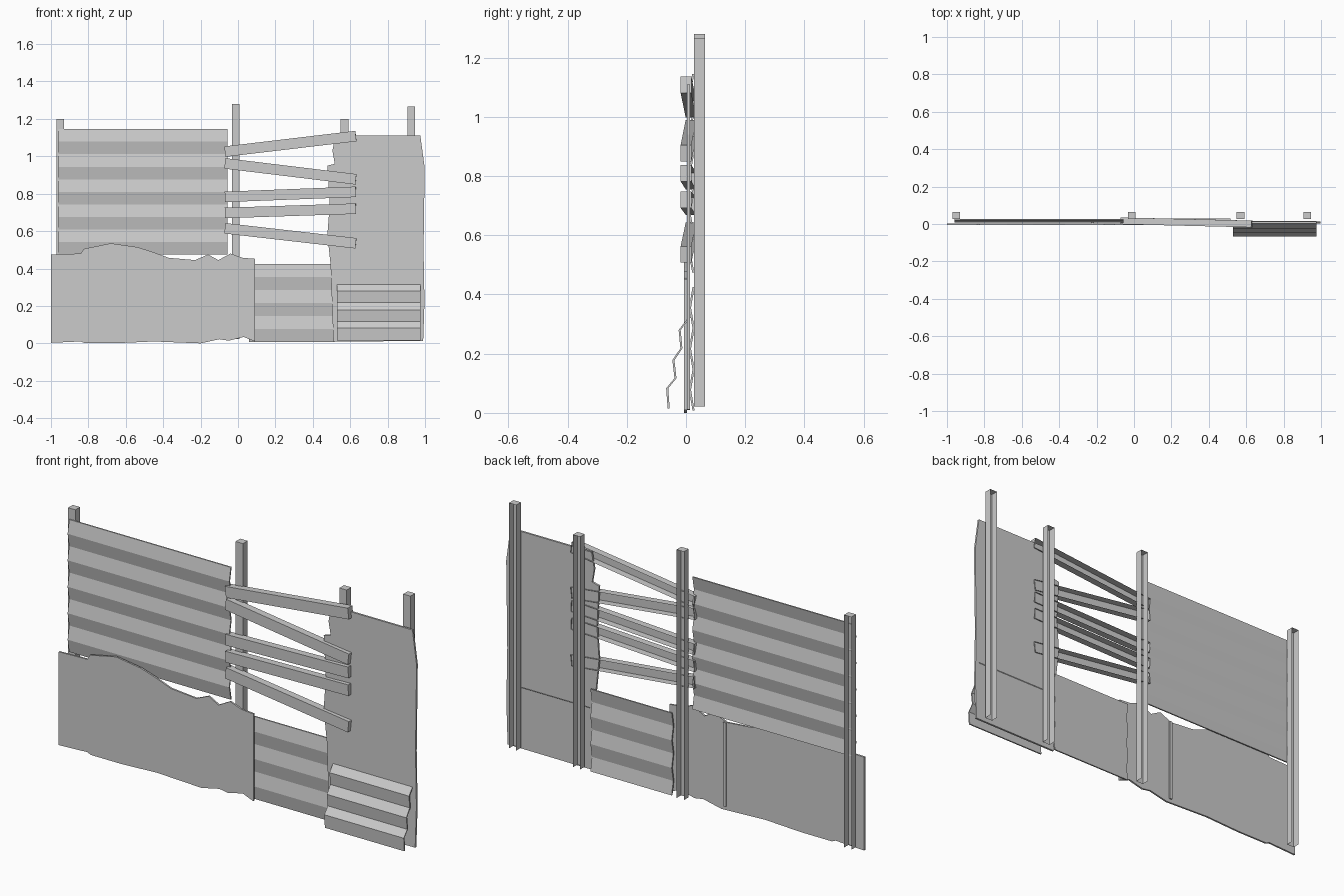
import bpy
from mathutils import Vector

if "Cube" in bpy.data.objects:
    bpy.data.objects.remove(bpy.data.objects["Cube"])


def make(name, verts, faces):
    mesh = bpy.data.meshes.new(name)
    mesh.from_pydata(verts, [], faces)
    mesh.update()
    ob = bpy.data.objects.new(name, mesh)
    bpy.context.collection.objects.link(ob)
    return ob


def flat_sheet(name, outline, y0, y1):
    """Flat plate: counter-clockwise (x, z) outline seen from the front."""
    n = len(outline)
    verts = [(x, y0, z) for x, z in outline] + [(x, y1, z) for x, z in outline]
    faces = [tuple(range(n)), tuple(range(2 * n - 1, n - 1, -1))]
    faces += [(i, i + n, (i + 1) % n + n, (i + 1) % n) for i in range(n)]
    return make(name, verts, faces)


def folded_sheet(name, x0, x1, profile, t=0.007):
    """Bent plate: (y, z) fold line from top to bottom, given thickness in y."""
    n = len(profile)
    loop = profile + [(y + t, z) for y, z in reversed(profile)]
    m = 2 * n
    verts = [(x0, y, z) for y, z in loop] + [(x1, y, z) for y, z in loop]
    faces = [(i, (i + 1) % m, (i + 1) % m + m, i + m) for i in range(m)]
    for i in range(n - 1):
        a, b, c, d = i, i + 1, m - 2 - i, m - 1 - i
        faces += [(d, c, b, a), (a + m, b + m, c + m, d + m)]
    return make(name, verts, faces)


def zigzag(z_top, z_bottom, bands, y_front, y_back):
    step = (z_top - z_bottom) / bands
    return [(y_front if i % 2 else y_back, z_top - i * step) for i in range(bands + 1)]


def open_beam(name, a, b, width, depth, open_start=False):
    """Beam from a to b (front centre line) with its back left open."""
    a, b = Vector(a), Vector(b)
    along = (b - a).normalized()
    back = Vector((0, 1, 0))
    back = (back - along * back.dot(along)).normalized()
    side = along.cross(back)
    verts = [p + side * s * width / 2 + back * d
             for p in (a, b) for s, d in ((-1, 0), (1, 0), (1, depth), (-1, depth))]
    faces = [(0, 1, 5, 4), (1, 2, 6, 5), (3, 0, 4, 7), (4, 5, 6, 7)]
    if not open_start:
        faces.append((3, 2, 1, 0))
    return make(name, verts, faces)


# Upright posts
for i, (x, top) in enumerate([(-0.95, 1.20), (-0.012, 1.28), (0.569, 1.20), (0.927, 1.265)]):
    open_beam(f"post_{i + 1}", (x, 0.027, 0.022), (x, 0.027, top), 0.041, 0.037, True)

# Nailed planks, left and right end heights
for i, (zl, zr) in enumerate([(1.025, 1.108), (0.962, 0.877), (0.783, 0.81),
                              (0.697, 0.72), (0.615, 0.535)]):
    open_beam(f"plank_{i + 1}", (-0.07, -0.001, zl), (0.63, -0.018, zr), 0.056, 0.036)

# Corrugated sheets
folded_sheet("upper_corrugated_sheet", -0.96, -0.055, zigzag(1.145, 0.475, 10, 0.008, 0.021))
folded_sheet("lower_corrugated_sheet", 0.06, 0.515, zigzag(0.425, 0.008, 6, 0.010, 0.022))
folded_sheet("leaning_corrugated_sheet", 0.53, 0.975,
             [(0.008, 0.322), (-0.025, 0.28), (-0.019, 0.218), (-0.046, 0.178),
              (-0.039, 0.117), (-0.067, 0.083), (-0.062, 0.015)])

# Torn flat sheet, lower left
flat_sheet("lower_flat_sheet",
           [(-1, 0.003), (-0.84, 0.01), (-0.82, 0.001), (-0.65, 0.001), (-0.45, 0.01),
            (-0.2, 0), (-0.1, 0.022), (-0.05, 0.014), (0.03, 0.034), (0.09, 0.01),
            (0.09, 0.452), (0.025, 0.457), (-0.04, 0.48), (-0.105, 0.445), (-0.16, 0.475),
            (-0.23, 0.445), (-0.37, 0.457), (-0.46, 0.49), (-0.54, 0.515), (-0.68, 0.535),
            (-0.825, 0.505), (-0.84, 0.48), (-1, 0.475)], -0.006, 0.003)

# Thin seam strip behind the lower flat sheet
flat_sheet("seam_strip", [(-0.23, 0.02), (-0.215, 0.02), (-0.215, 0.445), (-0.23, 0.445)],
           0.003, 0.01)

# Tall flat sheet on the right
flat_sheet("tall_flat_sheet",
           [(0.51, 0.01), (0.99, 0.012), (0.997, 0.22), (0.992, 0.5), (0.998, 0.94),
            (0.975, 1.11), (0.52, 1.11), (0.505, 1.03), (0.517, 0.96), (0.478, 0.95),
            (0.49, 0.74), (0.478, 0.58), (0.495, 0.42)], 0.003, 0.013)
